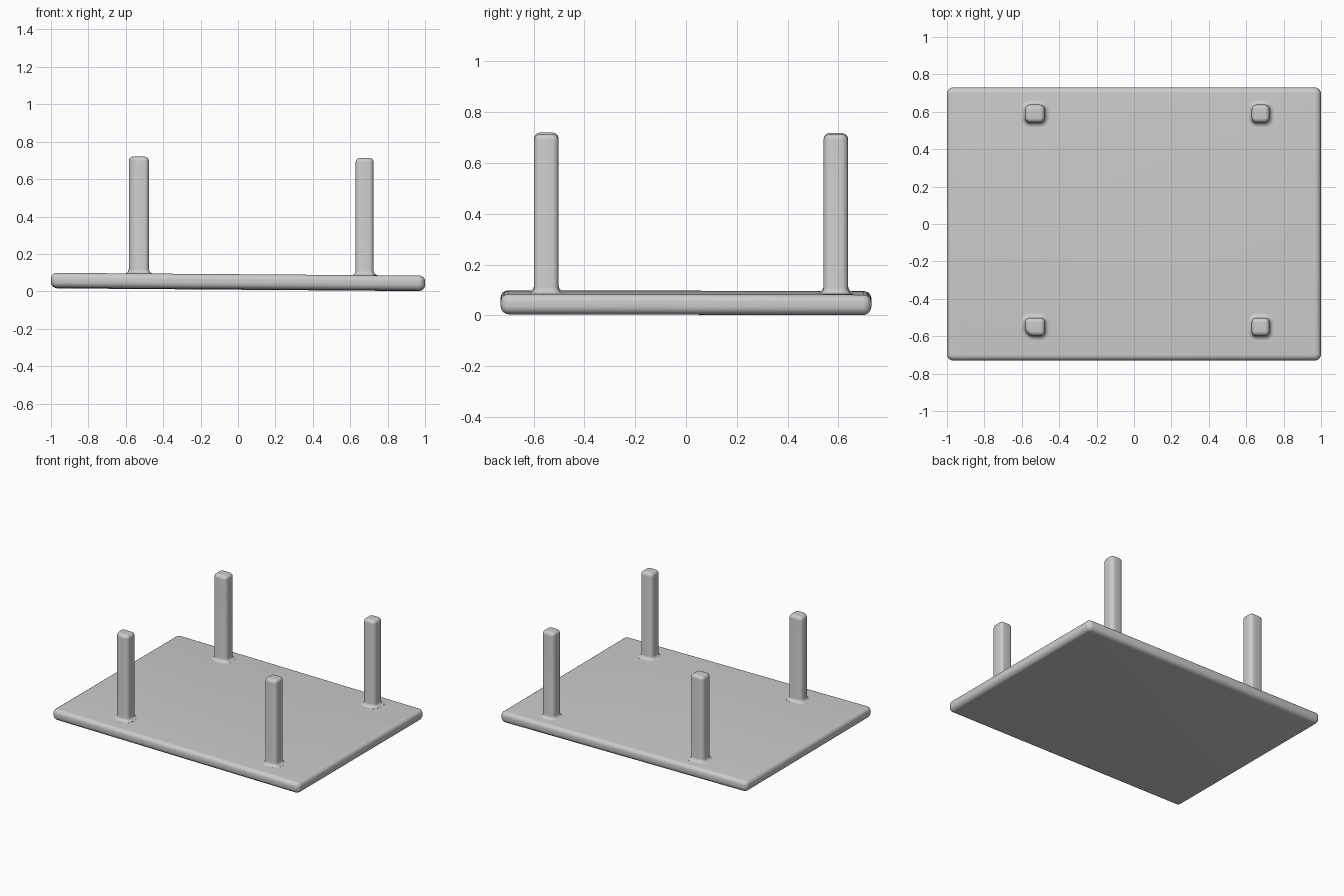
import bpy, bmesh, math

cube = bpy.data.objects.get("Cube")
if cube:
    bpy.data.objects.remove(cube, do_unlink=True)

# Single plain grey material
grey = bpy.data.materials.new("plain grey")
grey.use_nodes = True
COLOUR = (0.6, 0.6, 0.6, 1.0)
grey.diffuse_color = COLOUR
bsdf = grey.node_tree.nodes["Principled BSDF"]
bsdf.inputs["Base Color"].default_value = COLOUR
bsdf.inputs["Roughness"].default_value = 0.7

STEPS = 5  # segments per rounded corner


def rounded_rect(hx, hy, radii):
    """Outline points, counter-clockwise from the +x +y corner."""
    signs = [(1, 1), (-1, 1), (-1, -1), (1, -1)]
    pts = []
    for i, ((sx, sy), r) in enumerate(zip(signs, radii)):
        for k in range(STEPS + 1):
            a = math.pi / 2 * (i + k / STEPS)
            pts.append((sx * (hx - r) + r * math.cos(a),
                        sy * (hy - r) + r * math.sin(a)))
    return pts


def loft(name, centre, hx, hy, radii, rings, tilt=(0, 0)):
    """Skin stacked rounded rectangles; rings are (height, outward offset)."""
    bm = bmesh.new()
    loops = []
    for z, off in rings:
        rs = [max(r + off, 0.006) for r in radii]
        loops.append([bm.verts.new((x, y, z + tilt[0] * x + tilt[1] * y))
                      for x, y in rounded_rect(hx + off, hy + off, rs)])
    n = len(loops[0])
    for lo, hi in zip(loops, loops[1:]):
        for i in range(n):
            j = (i + 1) % n
            bm.faces.new((lo[i], lo[j], hi[j], hi[i]))
    bm.faces.new(loops[0][::-1])
    bm.faces.new(loops[-1])
    mesh = bpy.data.meshes.new(name)
    bm.to_mesh(mesh)
    bm.free()
    mesh.materials.append(grey)
    obj = bpy.data.objects.new(name, mesh)
    obj.location = (centre[0], centre[1], 0)
    bpy.context.collection.objects.link(obj)
    bpy.ops.object.select_all(action='DESELECT')
    obj.select_set(True)
    bpy.context.view_layer.objects.active = obj
    bpy.ops.object.shade_smooth_by_angle(angle=math.radians(40))
    return obj


def quarter(z, r, up):
    """Rings of a rounded rim with radius r, ending (or starting) at height z."""
    s = 1 if up else -1
    arc = [(z - s * r * (1 - math.sin(a)), -r * (1 - math.cos(a)))
           for a in (math.pi / 2 * k / 6 for k in range(7))]
    return arc if up else arc[::-1]


# Table top: thin slab with rounded rim, very slightly tilted
BOTTOM, TOP = 0.010, 0.090
loft("table_top", (0, 0), 1.0, 0.73, [0.035] * 4,
     quarter(BOTTOM, 0.034, False) + quarter(TOP, 0.030, True),
     tilt=(-0.0075, -0.002))

# Legs: rounded square posts that flare into the slab
FLARE = 0.024
legs = [
    ("front_right_leg", -0.53, -0.55, 0.054, 0.72, [0.025, 0.025, 0.048, 0.025]),
    ("back_right_leg", -0.53, 0.59, 0.053, 0.718, [0.028] * 4),
    ("front_left_leg", 0.677, -0.55, 0.048, 0.714, [0.025] * 4),
    ("back_left_leg", 0.677, 0.59, 0.048, 0.714, [0.028] * 4),
]
for name, x, y, hx, top, radii in legs:
    base = TOP - 0.0075 * x - 0.002 * y
    foot = [(base - 0.03, FLARE)]
    foot += [(base + FLARE * (1 - math.cos(a)), FLARE * (1 - math.sin(a)))
             for a in (math.pi / 2 * k / 5 for k in range(6))]
    loft(name, (x, y), hx, 0.048, radii, foot + quarter(top, 0.024, True))
